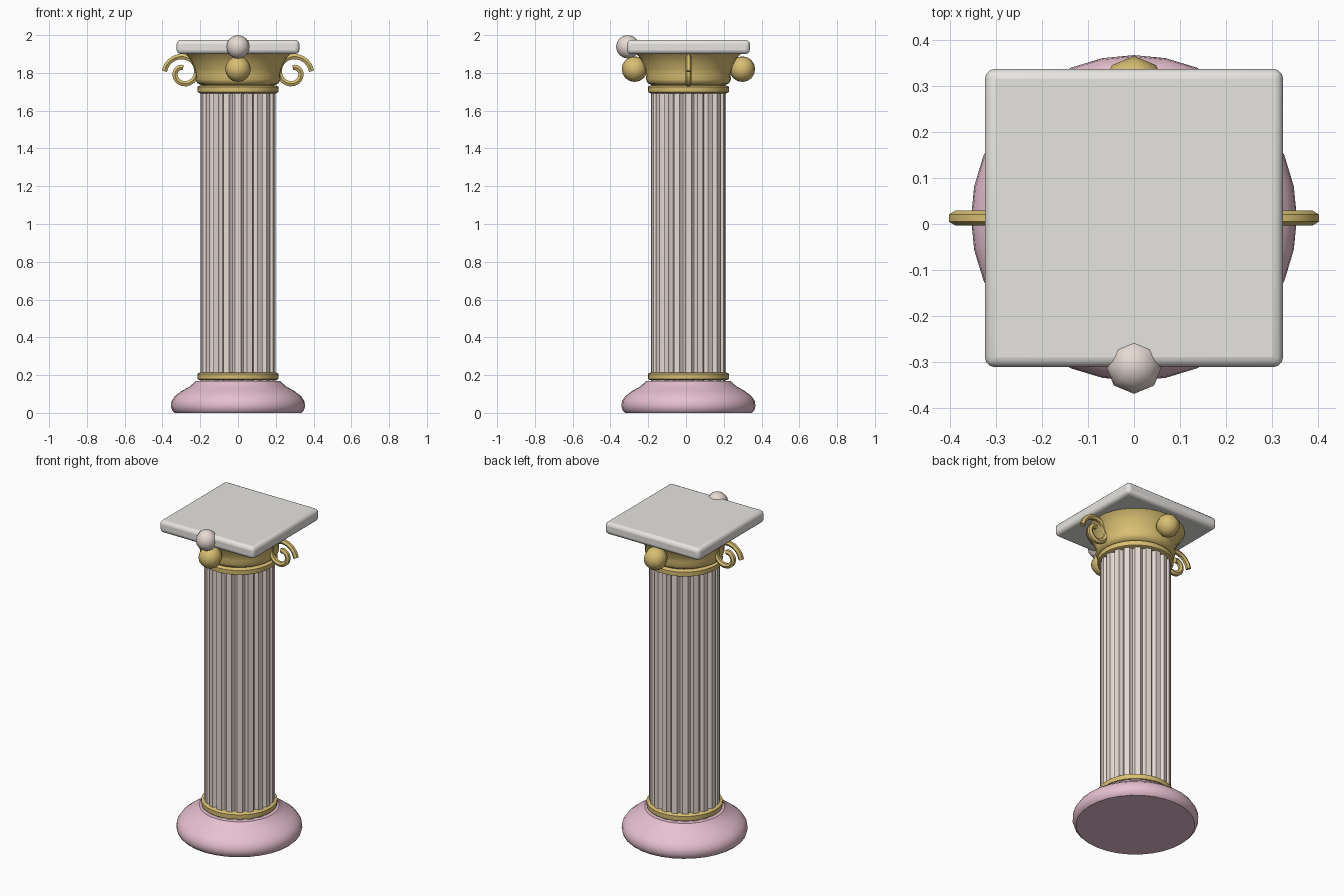
import bpy, bmesh, math

if "Cube" in bpy.data.objects:
    bpy.data.objects.remove(bpy.data.objects["Cube"])

CY = 0.013  # column axis in y


def material(name, rgb):
    m = bpy.data.materials.new(name)
    m.diffuse_color = (*rgb, 1)
    m.use_nodes = True
    m.node_tree.nodes["Principled BSDF"].inputs["Base Color"].default_value = m.diffuse_color
    return m


PINK = material("pink", (0.80, 0.53, 0.63))
GOLD = material("gold", (0.69, 0.52, 0.17))
STONE = material("stone", (0.79, 0.70, 0.65))
SLAB = material("slab", (0.80, 0.78, 0.75))


def finish(ob, mat, angle=40):
    ob.data.materials.clear()
    ob.data.materials.append(mat)
    bpy.ops.object.select_all(action='DESELECT')
    ob.select_set(True)
    bpy.context.view_layer.objects.active = ob
    bpy.ops.object.shade_smooth_by_angle(angle=math.radians(angle))
    return ob


def loft(name, rings, mat, angle=40):
    """Skin a stack of closed rings and cap both ends."""
    bm = bmesh.new()
    loops = [[bm.verts.new(p) for p in ring] for ring in rings]
    n = len(loops[0])
    for a, b in zip(loops, loops[1:]):
        for i in range(n):
            j = (i + 1) % n
            bm.faces.new((a[i], a[j], b[j], b[i]))
    bm.faces.new(loops[0][::-1])
    bm.faces.new(loops[-1])
    me = bpy.data.meshes.new(name)
    bm.to_mesh(me)
    bm.free()
    ob = bpy.data.objects.new(name, me)
    bpy.context.collection.objects.link(ob)
    return finish(ob, mat, angle)


def circle(r, z, n=32):
    return [(r * math.cos(math.tau * i / n), CY + r * math.sin(math.tau * i / n), z)
            for i in range(n)]


def lathe(name, profile, mat):
    return loft(name, [circle(r, z) for r, z in profile], mat)


# Rounded base and turned collars
lathe("base", [(0.335, 0.0), (0.348, 0.012), (0.355, 0.035), (0.352, 0.062), (0.335, 0.088),
               (0.30, 0.115), (0.255, 0.14), (0.235, 0.158), (0.225, 0.168)], PINK)
collar = [(0.2, 0.0), (0.214, 0.006), (0.215, 0.034), (0.2, 0.042)]
for name, z0 in (("lower_collar", 0.173), ("upper_collar", 1.692)):
    lathe(name, [(r, z + z0) for r, z in collar], GOLD)

# Fluted shaft: each flute is a flat rib followed by a scooped groove
FLUTES = 20
section = []
for k in range(FLUTES):
    for t, r in ((0, 0.2), (0.5, 0.2), (0.6, 0.187), (0.75, 0.181), (0.9, 0.187)):
        a = math.tau * (k + t - 0.25) / FLUTES
        section.append((r * math.cos(a), CY + r * math.sin(a)))
loft("shaft", [[(x, y, z) for x, y in section] for z in (0.165, 1.72)], STONE, 30)

# Flared capital
lathe("capital", [(0.19, 1.72), (0.195, 1.736), (0.215, 1.745), (0.225, 1.765), (0.223, 1.79),
                  (0.23, 1.82), (0.245, 1.855), (0.262, 1.885), (0.28, 1.903)], GOLD)

# Square top slab with rounded edges
bpy.ops.mesh.primitive_cube_add(size=1, location=(0, CY, 1.9375))
slab = bpy.context.object
slab.name = "top_slab"
slab.scale = (0.65, 0.65, 0.075)
bpy.ops.object.transform_apply(location=False, rotation=False, scale=True)
bev = slab.modifiers.new("rounding", 'BEVEL')
bev.width, bev.segments = 0.022, 3
finish(slab, SLAB)


def ball(name, y, z, r, mat):
    bpy.ops.mesh.primitive_uv_sphere_add(segments=8, ring_count=8, radius=r, location=(0, y, z))
    ob = bpy.context.object
    ob.name = name
    finish(ob, mat, 60)


# Ball ornaments
ball("front_finial", -0.308, 1.938, 0.062, STONE)
ball("front_boss", CY - 0.285, 1.82, 0.068, GOLD)
ball("back_boss", CY + 0.285, 1.82, 0.068, GOLD)

# Spiral scrolls on both sides
for name, side in (("right_scroll", 1), ("left_scroll", -1)):
    cu = bpy.data.curves.new(name, 'CURVE')
    cu.dimensions = '3D'
    cu.bevel_depth, cu.bevel_resolution = 0.016, 1
    cu.use_fill_caps = True
    sp = cu.splines.new('POLY')
    N = 26
    sp.points.add(N - 1)
    for i, p in enumerate(sp.points):
        t = i / (N - 1)
        a = math.radians(5 + 445 * t)
        r = 0.1 - 0.072 * t
        p.co = (side * (0.29 + r * math.cos(a)), CY, 1.80 + r * math.sin(a), 1)
    ob = bpy.data.objects.new(name, cu)
    bpy.context.collection.objects.link(ob)
    bpy.ops.object.select_all(action='DESELECT')
    ob.select_set(True)
    bpy.context.view_layer.objects.active = ob
    bpy.ops.object.convert(target='MESH')
    finish(bpy.context.object, GOLD, 50)
